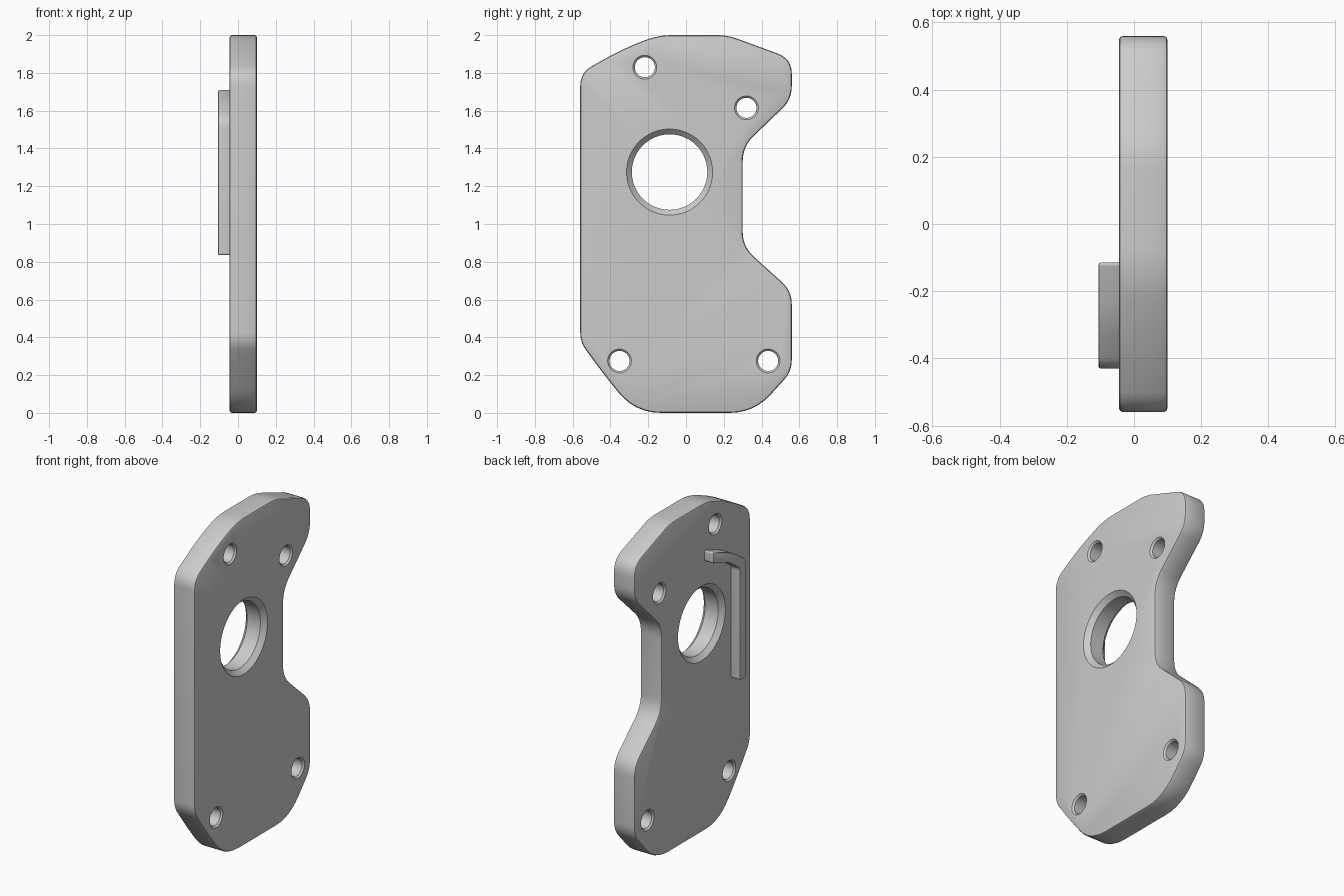
import bpy, bmesh, math
from mathutils import Vector, Matrix

cube = bpy.data.objects.get("Cube")
if cube:
    bpy.data.objects.remove(cube)

grey = bpy.data.materials.new("plain_grey")
grey.use_nodes = True
grey.diffuse_color = (0.6, 0.6, 0.6, 1)
grey.node_tree.nodes["Principled BSDF"].inputs["Base Color"].default_value = (0.6, 0.6, 0.6, 1)

X_BACK, X_FACE = -0.045, 0.10   # side faces of the plate


def rounded(corners, steps=6):
    """Round each (y, z, cut) corner with a quadratic curve."""
    pts = []
    for i, (y, z, cut) in enumerate(corners):
        p = Vector((y, z))
        a = p + (Vector(corners[i - 1][:2]) - p).normalized() * cut
        b = p + (Vector(corners[(i + 1) % len(corners)][:2]) - p).normalized() * cut
        for s in range(steps + 1):
            t = s / steps
            pts.append(a * (1 - t) ** 2 + p * 2 * t * (1 - t) + b * t ** 2)
    return pts


def finish(name, bm):
    bmesh.ops.recalc_face_normals(bm, faces=bm.faces)
    mesh = bpy.data.meshes.new(name)
    bm.to_mesh(mesh)
    bm.free()
    mesh.materials.append(grey)
    ob = bpy.data.objects.new(name, mesh)
    bpy.context.collection.objects.link(ob)
    return ob


def slab(name, corners, x0, x1, bevel):
    """Extrude a rounded outline along x and round its rims."""
    bm = bmesh.new()
    face = bm.faces.new([bm.verts.new((x0, p.x, p.y)) for p in rounded(corners)])
    ext = bmesh.ops.extrude_face_region(bm, geom=[face])["geom"]
    bmesh.ops.translate(bm, vec=(x1 - x0, 0, 0),
                        verts=[v for v in ext if isinstance(v, bmesh.types.BMVert)])
    ob = finish(name, bm)
    mod = ob.modifiers.new("rim", "BEVEL")
    mod.width, mod.segments = bevel, 2
    mod.limit_method, mod.angle_limit = "ANGLE", math.radians(50)
    return ob


def hole_cutter(name, y, z, radius, chamfer, sides=48):
    """Round cutter that flares at both plate faces."""
    wide, over = radius + chamfer, 0.02
    profile = [(X_BACK - over, wide), (X_BACK, wide), (X_BACK + chamfer, radius),
               (X_FACE - chamfer, radius), (X_FACE, wide), (X_FACE + over, wide)]
    bm = bmesh.new()
    rings = []
    for x, r in profile:
        rings.append([bm.verts.new((x, y + r * math.cos(k * math.tau / sides),
                                    z + r * math.sin(k * math.tau / sides)))
                      for k in range(sides)])
    for lo, hi in zip(rings, rings[1:]):
        for k in range(sides):
            n = (k + 1) % sides
            bm.faces.new((lo[k], lo[n], hi[n], hi[k]))
    bm.faces.new(rings[0])
    bm.faces.new(rings[-1])
    ob = finish(name, bm)
    ob.hide_render = True
    return ob


def bake(ob):
    """Apply modifiers and smooth the curved walls."""
    bpy.ops.object.select_all(action="DESELECT")
    bpy.context.view_layer.objects.active = ob
    ob.select_set(True)
    bpy.ops.object.convert(target="MESH")
    bpy.ops.object.shade_smooth_by_angle(angle=math.radians(28))


# Main plate, clockwise from the lower front edge
plate = slab("side_plate", [
    (-0.56, 0.375, 0.05), (-0.56, 1.80, 0.07), (-0.35, 1.92, 0.10), (-0.15, 2.0, 0.08),
    (0.22, 2.0, 0.06), (0.56, 1.875, 0.08), (0.56, 1.66, 0.07), (0.30, 1.41, 0.08),
    (0.30, 0.88, 0.08), (0.56, 0.645, 0.07), (0.56, 0.22, 0.06), (0.36, 0, 0.13),
    (-0.27, 0, 0.14), (-0.44, 0.21, 0.10)], X_BACK, X_FACE, 0.013)

# Large bore and four screw holes
holes = [("bore", -0.087, 1.275, 0.20, 0.028)]
for i, (y, z) in enumerate([(-0.218, 1.83), (0.32, 1.615), (-0.352, 0.275), (0.435, 0.275)]):
    holes.append((f"screw_hole_{i + 1}", y, z, 0.053, 0.010))
cutters = [hole_cutter(*h) for h in holes]
for c in cutters:
    mod = plate.modifiers.new(c.name, "BOOLEAN")
    mod.operation, mod.object, mod.solver = "DIFFERENCE", c, "EXACT"
bake(plate)
for c in cutters:
    bpy.data.objects.remove(c)

# Hooked rib on the right-hand face
rib = slab("hooked_rib", [
    (-0.43, 0.835, 0.012), (-0.43, 1.555, 0.04), (-0.285, 1.65, 0.06), (-0.115, 1.712, 0.012),
    (-0.115, 1.645, 0.012), (-0.265, 1.595, 0.05), (-0.37, 1.52, 0.02), (-0.37, 0.835, 0.012)],
    -0.105, X_BACK + 0.02, 0.011)
bake(rib)
